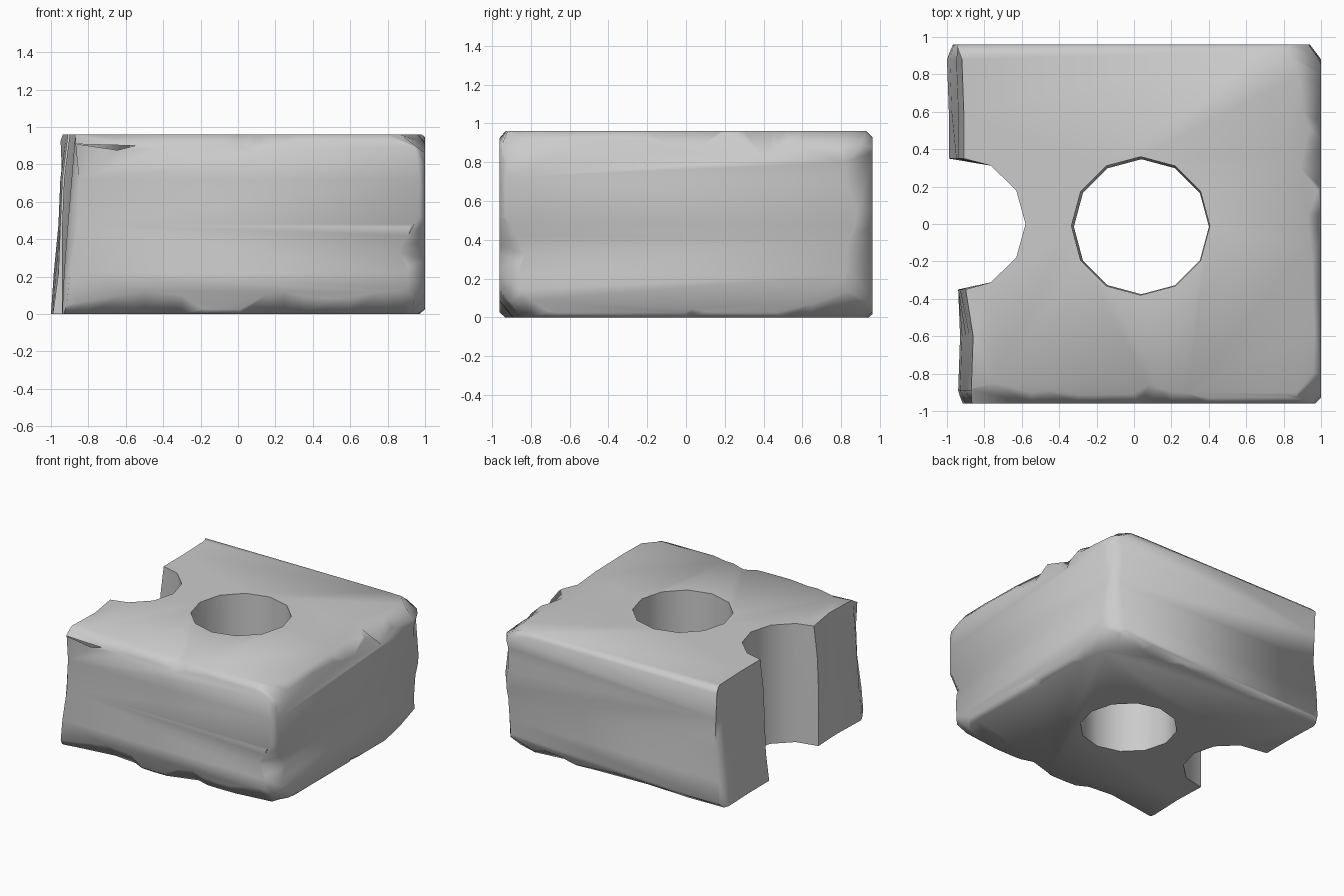
import bpy, bmesh, math
from mathutils import Vector

if "Cube" in bpy.data.objects:
    bpy.data.objects.remove(bpy.data.objects["Cube"])


def loft(name, rings):
    # Closed solid through a series of rings with equal point counts
    bm = bmesh.new()
    vs = [[bm.verts.new(p) for p in r] for r in rings]
    n = len(rings[0])
    for a, b in zip(vs, vs[1:]):
        for i in range(n):
            j = (i + 1) % n
            bm.faces.new((a[i], a[j], b[j], b[i]))
    bm.faces.new(vs[0][::-1])
    bm.faces.new(vs[-1])
    bmesh.ops.recalc_face_normals(bm, faces=bm.faces)
    me = bpy.data.meshes.new(name)
    bm.to_mesh(me)
    bm.free()
    ob = bpy.data.objects.new(name, me)
    bpy.context.collection.objects.link(ob)
    return ob


H, Y, X = 0.96, 0.96, 1.0

# Block body: outline with half-hole notch and broken left ends, varying by height
# (z, front wall x at outer/mid/inner, back wall x at inner/mid/outer)
levels = [(0, -.92, -.94, -.94, -.99, -1.0, -.97),
          (.22, -.90, -.93, -.94, -.96, -.985, -.96),
          (.48, -.86, -.91, -.94, -.95, -.96, -.93),
          (.72, -.85, -.89, -.93, -.94, -.95, -.94),
          (H, -.865, -.87, -.90, -.91, -.92, -.95)]
arc = [(-.95 + .37 * math.cos(a), .36 * math.sin(a))
       for a in (math.radians(d) for d in (-60, -30, 0, 30, 60))]
rings = []
for z, fo, fm, fi, bi, bm_, bo in levels:
    outline = [(X, -Y), (X, Y), (bo, Y), (bm_, .88), (bm_ + .01, .6), (bi, .35)]
    outline += arc[::-1]
    outline += [(fi, -.35), (fm + .01, -.6), (fm, -.89), (fo, -Y)]
    rings.append([(x, y, z) for x, y in outline])
block = loft("broken_block", rings)


def cut(ob):
    m = block.modifiers.new(ob.name, 'BOOLEAN')
    m.operation, m.solver, m.object = 'DIFFERENCE', 'EXACT', ob
    ob.hide_render = True
    ob.hide_viewport = True


# Twelve-sided through hole with a slight taper
hole = []
for z, cx, cy, r in ((-.1, .04, -.015, .36), (H + .1, .035, -.01, .371)):
    hole.append([(cx + r * math.cos(i * math.pi / 6), cy + r * math.sin(i * math.pi / 6), z)
                 for i in range(12)])
cut(loft("hole_cutter", hole))


def chip(name, corner, axis, u, v, stations):
    # Worn edge: wedge along axis, cutting a into face direction u and b into v
    c, d, u, v = map(Vector, (corner, axis, u, v))
    st = [(stations[0][0] - .15,) + stations[0][1:]] + stations
    st += [(stations[-1][0] + .15,) + stations[-1][1:]]
    out = []
    for t, a, b in st:
        p = c + d * t
        e = .1
        out.append([p + u * (a + e * a / b) - v * e, p + v * (b + e * b / a) - u * e,
                    p - u * e * 1.5 - v * e * 1.5])
    cut(loft(name, out))


ax, ay, az = (1, 0, 0), (0, 1, 0), (0, 0, 1)
nx, ny, nz = (-1, 0, 0), (0, -1, 0), (0, 0, -1)
chip("chip_bottom_front", (0, -Y, 0), ax, ay, az, [
    (-.95, .04, .05), (-.8, .06, .07), (-.5, .1, .12), (-.3, .08, .1), (-.12, .03, .025),
    (.01, .03, .025), (.25, .1, .12), (.35, .07, .09), (.6, .07, .085), (.85, .1, .13), (1, .13, .16)])
chip("chip_top_front", (0, -Y, H), ax, ay, nz, [
    (-.87, .08, .05), (-.55, .06, .06), (-.3, .045, .055), (-.05, .05, .06), (.08, .1, .095),
    (.2, .06, .06), (.4, .03, .035), (.8, .035, .04), (1, .13, .1)])
chip("chip_top_right", (X, 0, H), ay, nx, nz, [
    (-.96, .13, .1), (-.8, .04, .05), (-.2, .045, .05), (.05, .07, .1), (.3, .11, .05),
    (.45, .08, .1), (.6, .1, .08), (.8, .12, .09), (.96, .22, .12)])
chip("chip_bottom_right", (X, 0, 0), ay, nx, az, [
    (-.96, .14, .17), (-.8, .08, .09), (-.65, .03, .025), (0, .03, .025), (.03, .05, .045),
    (.15, .03, .025), (.46, .03, .025), (.65, .06, .07), (.96, .15, .18)])
chip("chip_front_right", (X, -Y, 0), az, nx, ay, [
    (0, .1, .11), (.22, .09, .1), (.33, .14, .13), (.42, .09, .08), (.52, .03, .03),
    (.8, .03, .03), (.96, .07, .07)])
chip("chip_back_right", (X, Y, 0), az, nx, ny, [
    (0, .1, .13), (.4, .08, .12), (.55, .06, .08), (.8, .08, .14), (.96, .09, .11)])
chip("chip_top_back", (0, Y, H), ax, ny, nz, [
    (-1, .035, .035), (0, .03, .03), (.7, .03, .03), (1, .1, .07)])
chip("chip_bottom_back", (0, Y, 0), ax, ny, az, [
    (-1, .04, .04), (-.3, .05, .04), (.2, .03, .03), (.45, .06, .04), (.7, .03, .03), (1, .12, .12)])

# Bake the cuts, tidy slivers and smooth
dg = bpy.context.evaluated_depsgraph_get()
me = bpy.data.meshes.new_from_object(block.evaluated_get(dg))
block.modifiers.clear()
block.data = me
for ob in [o for o in bpy.context.scene.objects if o != block]:
    bpy.data.objects.remove(ob)
bm = bmesh.new()
bm.from_mesh(me)
bmesh.ops.remove_doubles(bm, verts=bm.verts, dist=.004)
bmesh.ops.recalc_face_normals(bm, faces=bm.faces)
for f in bm.faces:
    f.smooth = True
# Keep the hole rims and fractured ends crisp
for e in bm.edges:
    if len(e.link_faces) == 2 and e.calc_face_angle(0) > math.radians(75):
        e.smooth = False
bm.to_mesh(me)
bm.free()
